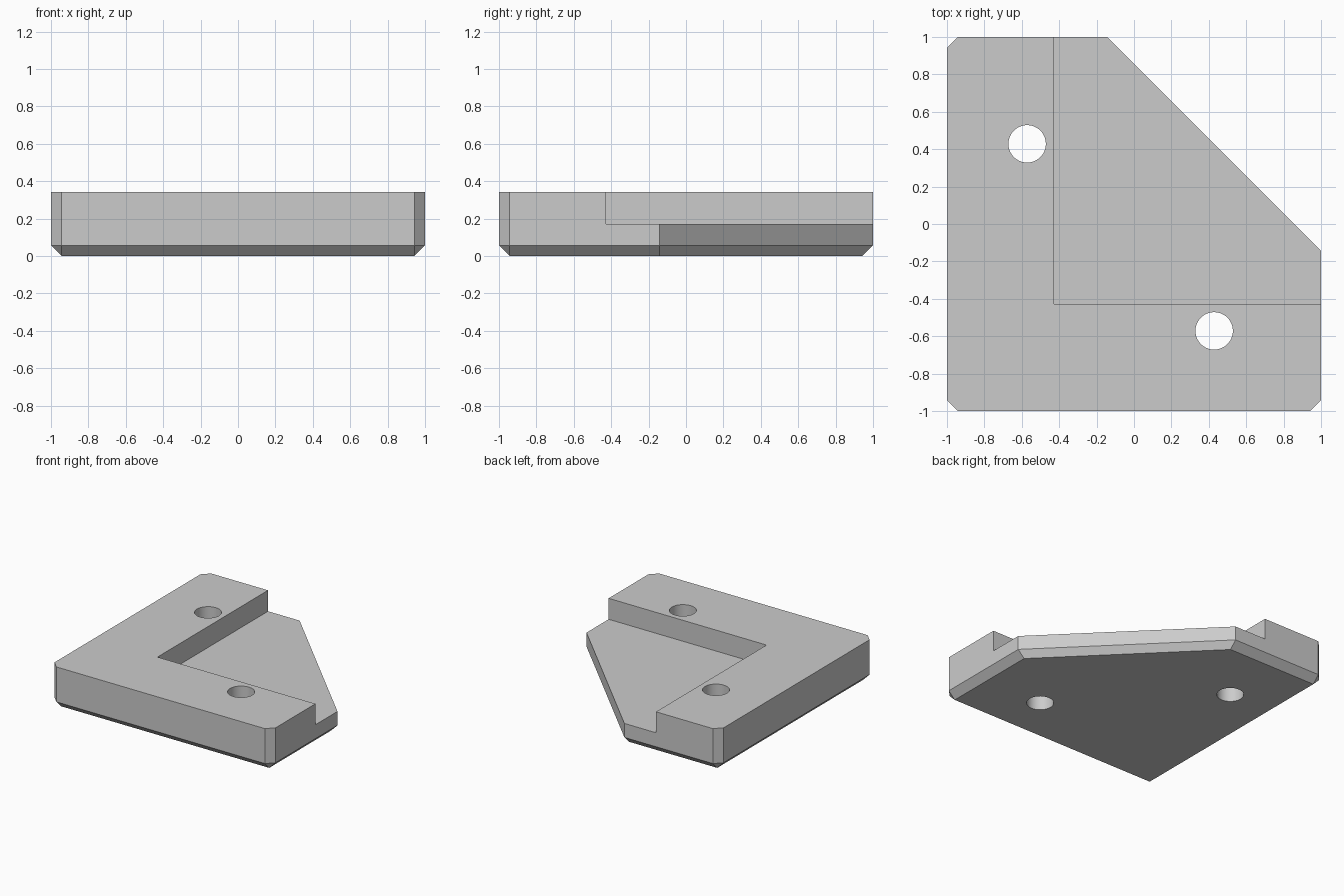
import bpy
import bmesh
from math import radians

default = bpy.data.objects.get("Cube")
if default:
    bpy.data.objects.remove(default)

U = 2 / 35           # chamfer size, the module of the whole part
HEIGHT = 6 * U
FLOOR = 3 * U
BAR = -1 + 10 * U    # inner edge of the raised L
CUT = -1 + 15 * U    # start of the diagonal side
IN = 1 - U

grey = bpy.data.materials.new("plain grey")
grey.use_nodes = True
colour = (0.6, 0.6, 0.6, 1)
grey.diffuse_color = colour
grey.node_tree.nodes["Principled BSDF"].inputs["Base Color"].default_value = colour

# Bracket body: convex block with chamfered corners and bottom rim
rim = [(-IN, -1), (IN, -1), (1, -IN), (1, CUT),
       (CUT, 1), (-IN, 1), (-1, IN), (-1, -IN)]
foot = [(-IN, -IN), (IN, -IN), (IN, CUT), (CUT, IN), (-IN, IN)]
bm = bmesh.new()
for outline, z in ((foot, 0), (rim, U), (rim, HEIGHT)):
    for x, y in outline:
        bm.verts.new((x, y, z))
bmesh.ops.convex_hull(bm, input=bm.verts[:])
bmesh.ops.dissolve_limit(bm, angle_limit=radians(1), verts=bm.verts[:], edges=bm.edges[:])
bmesh.ops.recalc_face_normals(bm, faces=bm.faces[:])
mesh = bpy.data.meshes.new("corner_bracket")
bm.to_mesh(mesh)
bm.free()
bracket = bpy.data.objects.new("corner_bracket", mesh)
bpy.context.collection.objects.link(bracket)
mesh.materials.append(grey)


def subtract(cutter):
    """Cut the active helper out of the bracket, then discard it."""
    cutter.hide_render = True
    cutter.data.materials.append(grey)
    bpy.context.view_layer.objects.active = bracket
    mod = bracket.modifiers.new("cut", "BOOLEAN")
    mod.operation = "DIFFERENCE"
    mod.solver = "EXACT"
    mod.object = cutter
    bpy.ops.object.modifier_apply(modifier=mod.name)
    bpy.data.objects.remove(cutter)


# Recess that leaves the raised L
bpy.ops.mesh.primitive_cube_add(size=2, location=(BAR + 1, BAR + 1, FLOOR + 1))
recess = bpy.context.object
recess.name = "recess_cutter"
subtract(recess)

# Two screw holes, one in each arm
MID = -1 + 7.5 * U
FAR = -1 + 25 * U
for x, y in ((MID, FAR), (FAR, MID)):
    bpy.ops.mesh.primitive_cylinder_add(vertices=64, radius=1.75 * U, depth=2,
                                        location=(x, y, 0))
    hole = bpy.context.object
    hole.name = "hole_cutter"
    subtract(hole)

# Smooth hole walls, sharp edges elsewhere
bpy.ops.object.select_all(action="DESELECT")
bracket.select_set(True)
bpy.context.view_layer.objects.active = bracket
bpy.ops.object.shade_smooth_by_angle(angle=radians(30))
